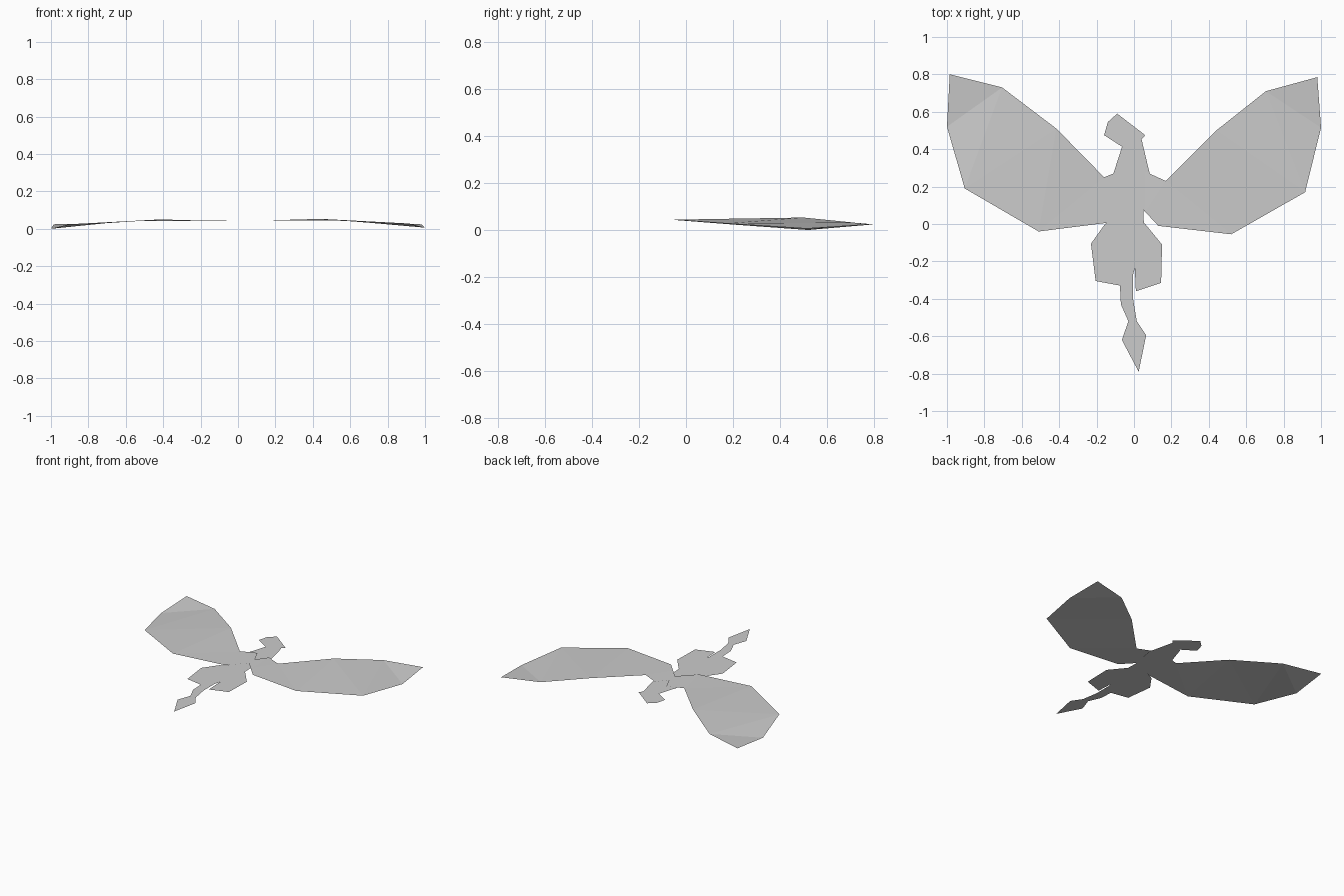
import bpy
import bmesh

if "Cube" in bpy.data.objects:
    bpy.data.objects.remove(bpy.data.objects["Cube"])

grey = bpy.data.materials.new("grey")
grey.diffuse_color = (0.6, 0.6, 0.6, 1)
grey.use_nodes = True
grey.node_tree.nodes["Principled BSDF"].inputs["Base Color"].default_value = grey.diffuse_color


def finish(name, bm):
    """Turn a bmesh into a named grey object facing upwards."""
    for f in bm.faces:
        f.normal_update()
        if f.normal.z < 0:
            f.normal_flip()
    me = bpy.data.meshes.new(name)
    bm.to_mesh(me)
    bm.free()
    me.materials.append(grey)
    ob = bpy.data.objects.new(name, me)
    bpy.context.collection.objects.link(ob)


def sheet(name, z, outline):
    """Flat cut-out from an outline."""
    bm = bmesh.new()
    bm.faces.new([bm.verts.new((x, y, z)) for x, y in outline])
    bmesh.ops.triangulate(bm, faces=bm.faces[:])
    finish(name, bm)


def wing(name, front, back):
    """Strip of faces between a leading and a trailing edge, root to tip."""
    bm = bmesh.new()
    a = [bm.verts.new(p) for p in front]
    b = [bm.verts.new(p) for p in back]
    for i in range(len(a) - 1):
        bm.faces.new((a[i], b[i], b[i + 1], a[i + 1]))
    bmesh.ops.triangulate(bm, faces=bm.faces[:])
    finish(name, bm)


# Drooping wings, slightly different on each side
wing("right_wing",
     [(0, .20, .043), (.06, .28, .043), (.17, .23, .045), (.44, .50, .053),
      (.705, .71, .032), (.98, .785, .024)],
     [(0, .13, .043), (.06, .065, .043), (.13, -.01, .043), (.52, -.055, .044),
      (.915, .17, .028), (1, .515, .006)])
wing("left_wing",
     [(0, .20, .043), (-.045, .295, .043), (-.16, .25, .043), (-.415, .51, .050),
      (-.705, .73, .030), (-.985, .80, .024)],
     [(0, .13, .043), (-.055, .07, .043), (-.115, .01, .042), (-.51, -.04, .042),
      (-.905, .19, .024), (-1, .52, 0)])

# Neck, body and pointed tail in one sheet
sheet("body_and_tail", .038, [
    (-.065, .41), (-.11, .27), (-.10, .01), (-.09, -.16), (-.075, -.33),
    (-.07, -.43), (-.03, -.52), (-.065, -.62), (.025, -.79), (.065, -.595),
    (.015, -.52), (-.005, -.40), (-.005, -.27), (.055, -.06), (.05, .075),
    (.085, .265), (.04, .455)])

# Turned head with a notched snout
sheet("head", .041, [
    (-.09, .59), (-.14, .545), (-.12, .52), (-.16, .475), (-.02, .385),
    (.06, .475)])

# Legs tucked under the body
sheet("left_leg", .035, [
    (-.06, .05), (-.155, 0), (-.23, -.105), (-.205, -.305), (-.07, -.33),
    (-.05, -.20)])
sheet("right_leg", .035, [
    (.02, .03), (.06, 0), (.15, -.11), (.145, -.315), (.01, -.36),
    (.005, -.25)])
